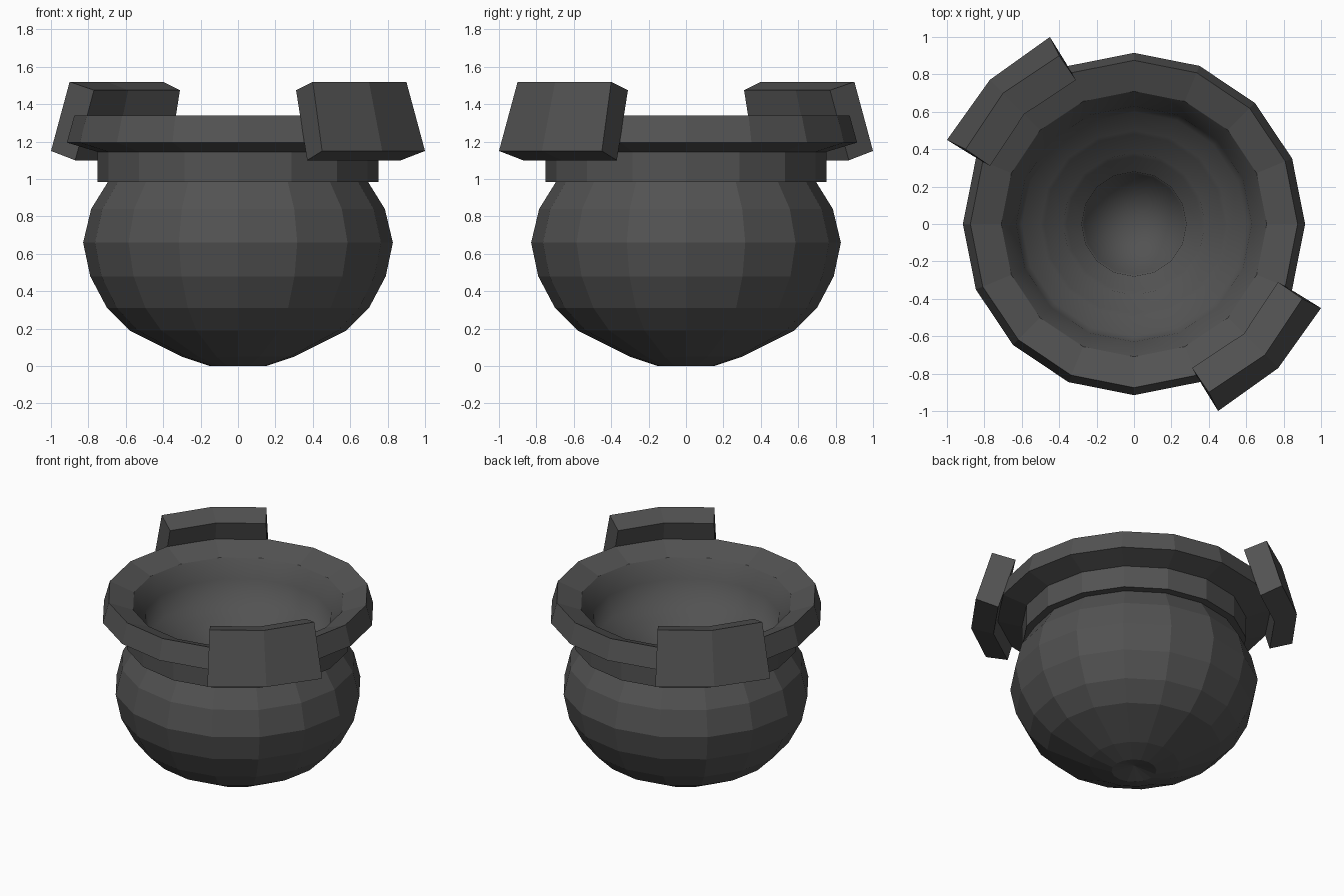
import bpy, bmesh, math

if "Cube" in bpy.data.objects:
    bpy.data.objects.remove(bpy.data.objects["Cube"])

SIDES = 16

# Dark iron grey
iron = bpy.data.materials.new("dark_iron")
iron.diffuse_color = (0.085, 0.085, 0.085, 1)
iron.use_nodes = True
iron.node_tree.nodes["Principled BSDF"].inputs["Base Color"].default_value = iron.diffuse_color


def make_object(name, bm):
    bmesh.ops.recalc_face_normals(bm, faces=bm.faces)
    mesh = bpy.data.meshes.new(name)
    bm.to_mesh(mesh)
    bm.free()
    mesh.materials.append(iron)
    obj = bpy.data.objects.new(name, mesh)
    bpy.context.collection.objects.link(obj)
    return obj


def lathe(name, profile, smooth_below):
    """Closed lathe; the profile starts and ends on the axis."""
    bm = bmesh.new()
    rings = []
    for r, z in profile:
        if r == 0:
            rings.append([bm.verts.new((0, 0, z))] * SIDES)
        else:
            rings.append([bm.verts.new((r * math.cos(2 * math.pi * i / SIDES),
                                        r * math.sin(2 * math.pi * i / SIDES), z))
                          for i in range(SIDES)])
    for k, (a, b) in enumerate(zip(rings, rings[1:])):
        for i in range(SIDES):
            j = (i + 1) % SIDES
            face = bm.faces.new(dict.fromkeys((a[i], a[j], b[j], b[i])))
            face.smooth = k >= smooth_below  # smooth shading inside the pot only
    return make_object(name, bm)


# Pot: dimpled base, round belly, neck collar, flared rim, stepped inside
outside = [(0, 0.04), (0.15, 0), (0.30, 0.05), (0.58, 0.19), (0.70, 0.31),
           (0.79, 0.48), (0.828, 0.66), (0.785, 0.84), (0.695, 0.985),
           (0.75, 0.985), (0.75, 1.145), (0.915, 1.195), (0.875, 1.34)]
inside = [(0.71, 1.275), (0.63, 1.155), (0.60, 1.00), (0.50, 0.985),
          (0.48, 0.92), (0.38, 0.905), (0.36, 0.84), (0.28, 0.825),
          (0.27, 0.76), (0, 0.60)]
lathe("pot", outside + inside, smooth_below=len(outside))


# Handles: bent, outward-leaning plates on two opposite corners
def handle(name, angle):
    # (distance out at middle, distance out at ends, half width, height)
    section = [(1.09, 1.025, 0.389, 1.15), (0.99, 0.919, 0.354, 1.52),
               (0.83, 0.764, 0.325, 1.475), (0.94, 0.877, 0.354, 1.10)]
    c, s = math.cos(angle), math.sin(angle)
    bm = bmesh.new()
    stations = []
    for side in (-1, 0, 1):
        loop = []
        for mid, end, half, z in section:
            u, v = (end if side else mid), side * half
            loop.append(bm.verts.new((u * c - v * s, u * s + v * c, z)))
        stations.append(loop)
    for a, b in zip(stations, stations[1:]):
        for i in range(4):
            j = (i + 1) % 4
            bm.faces.new((a[i], a[j], b[j], b[i]))
    bm.faces.new(stations[0])
    bm.faces.new(stations[-1])
    return make_object(name, bm)


handle("handle_front_right", math.radians(-45))
handle("handle_back_left", math.radians(135))
